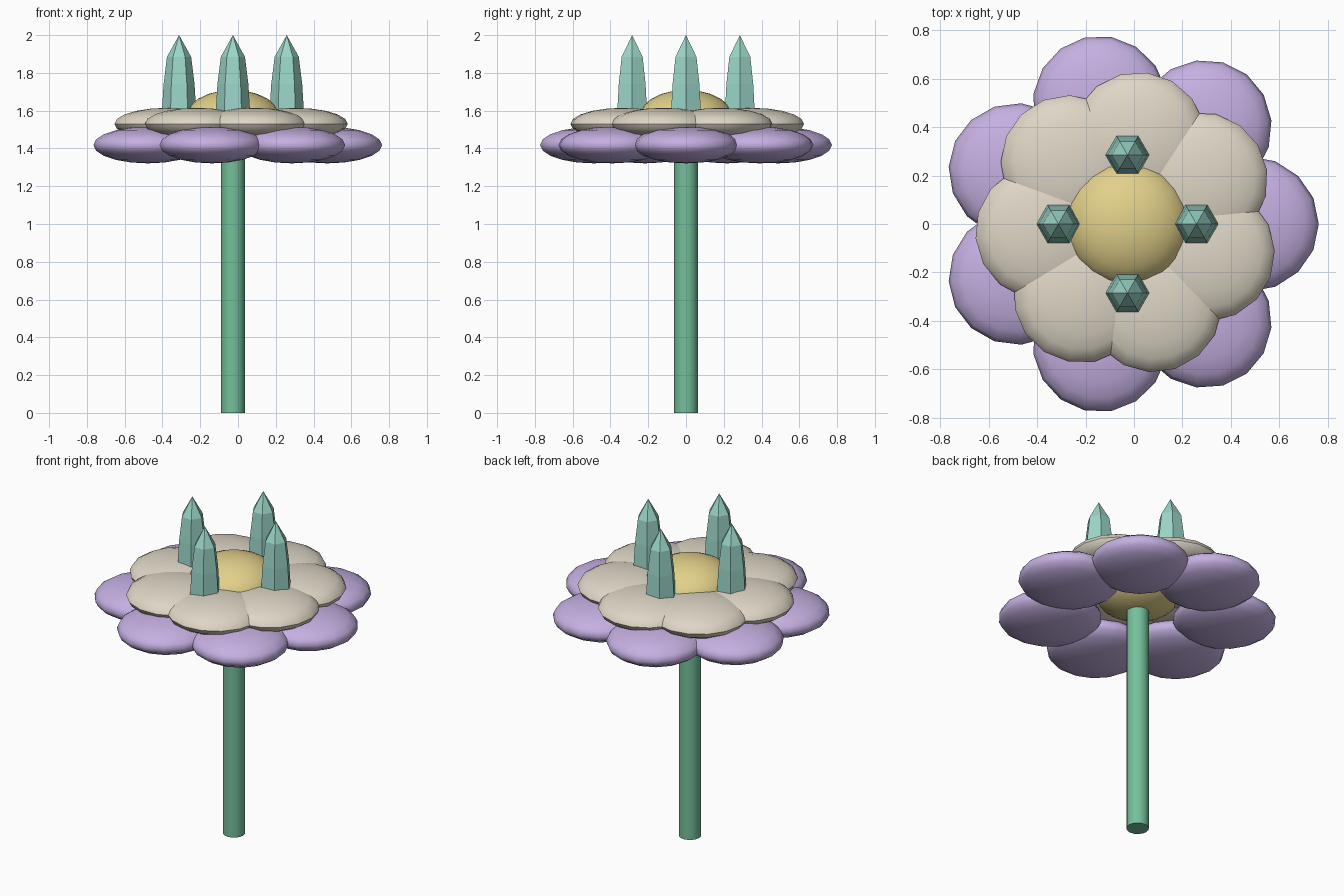
import bpy, math
from mathutils import Matrix

if "Cube" in bpy.data.objects:
    bpy.data.objects.remove(bpy.data.objects["Cube"])

CX = -0.027  # flower axis (the seven-fold petals make the bounds lopsided)


def material(name, srgb):
    m = bpy.data.materials.new(name)
    lin = [((c / 255 + 0.055) / 1.055) ** 2.4 for c in srgb]
    m.diffuse_color = (*lin, 1)
    m.use_nodes = True
    m.node_tree.nodes["Principled BSDF"].inputs["Base Color"].default_value = m.diffuse_color
    return m


LILAC = material("lilac", (197, 176, 226))
CREAM = material("cream", (223, 215, 199))
YELLOW = material("soft_yellow", (226, 208, 138))
GREEN = material("stem_green", (116, 192, 154))
TEAL = material("pale_teal", (156, 214, 200))


def finish(ob, name, mat, smooth):
    ob.name = name
    ob.data.materials.append(mat)
    if smooth:
        bpy.ops.object.shade_smooth_by_angle(angle=math.radians(50))


def ellipsoid(name, loc, scale, rot, mat, segs=16, rings=10):
    bpy.ops.mesh.primitive_uv_sphere_add(segments=segs, ring_count=rings, radius=1,
                                         location=loc, rotation=(0, 0, rot))
    ob = bpy.context.object
    ob.data.transform(Matrix.Diagonal((*scale, 1)))
    finish(ob, name, mat, True)


def petal_ring(name, offset, dist, z, scale, mat):
    for i in range(7):
        a = offset + i * math.tau / 7
        ellipsoid(f"{name}_{i + 1}", (CX + dist * math.cos(a), dist * math.sin(a), z),
                  scale, a, mat)


# stem
bpy.ops.mesh.primitive_cylinder_add(vertices=16, radius=0.063, depth=1.5,
                                    location=(CX, 0, 0.75))
finish(bpy.context.object, "stem", GREEN, True)

# two layers of petals and the domed centre
petal_ring("outer_petal", 0, 0.5, 1.418, (0.29, 0.28, 0.097), LILAC)
petal_ring("inner_petal", math.radians(31.2), 0.35, 1.53, (0.28, 0.28, 0.085), CREAM)
ellipsoid("flower_centre", (CX, 0, 1.55), (0.26, 0.26, 0.16), 0, YELLOW, 20, 12)


# pointed six-sided spikes standing around the centre
def spike(name, x, y):
    profile = [(0.093, 1.56), (0.082, 1.74), (0.064, 1.885)]
    verts = [(x + r * math.cos(k * math.tau / 6), y + r * math.sin(k * math.tau / 6), z)
             for r, z in profile for k in range(6)]
    tip = len(verts)
    verts.append((x, y, 2.0))
    faces = [tuple(range(5, -1, -1))]
    for j in range(len(profile) - 1):
        for k in range(6):
            n = (k + 1) % 6
            faces.append((j * 6 + k, j * 6 + n, j * 6 + 6 + n, j * 6 + 6 + k))
    faces += [(tip - 6 + k, tip - 6 + (k + 1) % 6, tip) for k in range(6)]
    me = bpy.data.meshes.new(name)
    me.from_pydata(verts, [], faces)
    ob = bpy.data.objects.new(name, me)
    bpy.context.collection.objects.link(ob)
    finish(ob, name, TEAL, False)


for i in range(4):
    a = i * math.pi / 2
    spike(f"spike_{i + 1}", CX + 0.285 * math.cos(a), 0.285 * math.sin(a))
